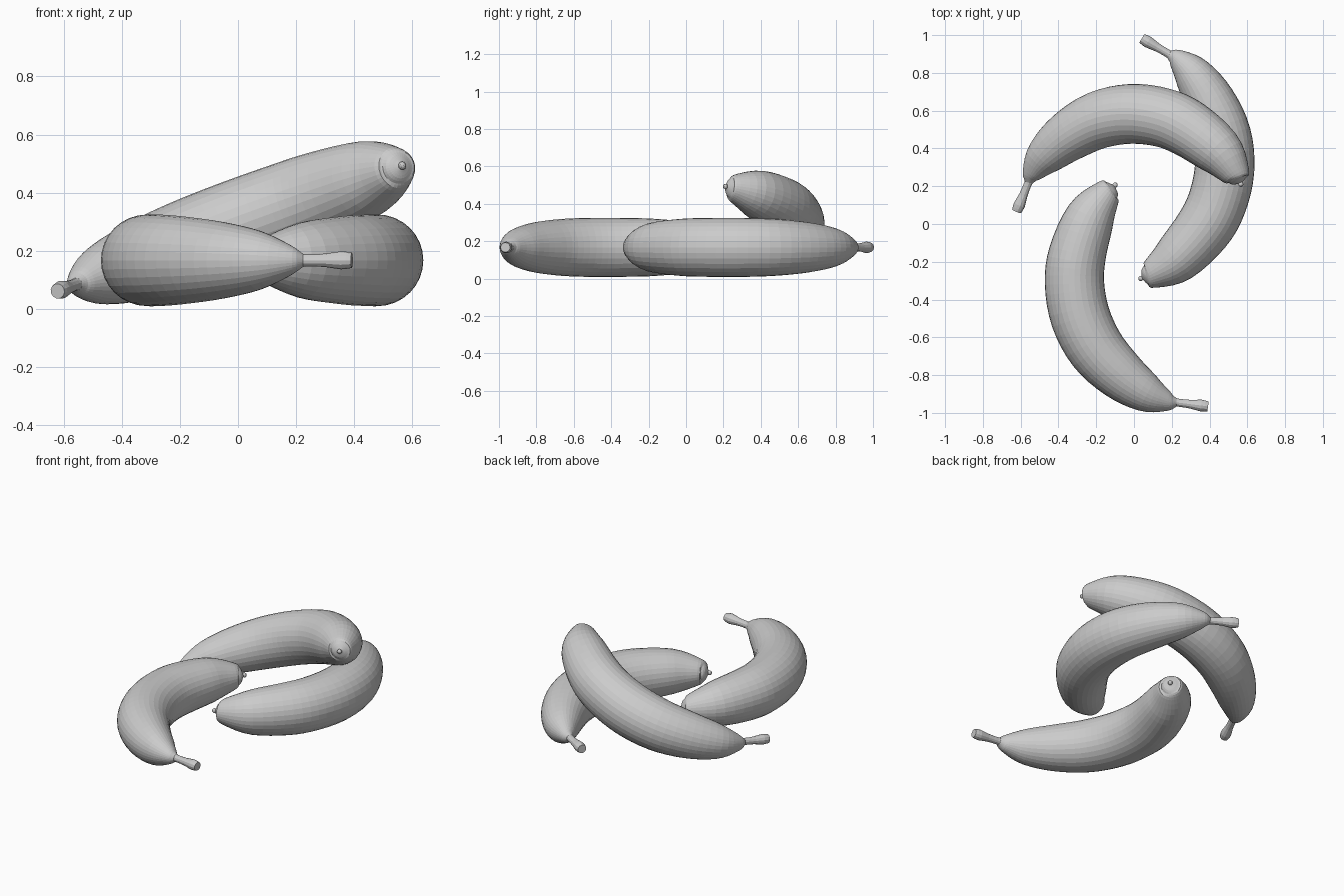
import bpy
import bmesh
from math import sin, cos, tau, radians
from mathutils import Vector, Matrix

cube = bpy.data.objects.get("Cube")
if cube:
    bpy.data.objects.remove(cube, do_unlink=True)

grey = bpy.data.materials.new("plain grey")
grey.use_nodes = True
grey.diffuse_color = (0.6, 0.6, 0.6, 1)
grey.node_tree.nodes["Principled BSDF"].inputs["Base Color"].default_value = (0.6, 0.6, 0.6, 1)

# Planar centre line with radius: x, y, r
BODY = [(-.106, .201, .012), (-.119, .188, .05), (-.146, .161, .08),
        (-.23, .04, .13), (-.299, -.156, .152), (-.315, -.315, .157),
        (-.283, -.495, .158), (-.198, -.664, .152), (-.066, -.802, .134),
        (.071, -.897, .102), (.177, -.939, .054), (.225, -.944, .022)]
STEM = [(.19, -.938, .026), (.235, -.946, .021), (.3, -.954, .023),
        (.355, -.961, .031), (.392, -.966, .026)]


def smooth_path(points, steps):
    """Catmull-Rom subdivision of the path."""
    pts = [Vector(p) for p in points]
    pts = [2 * pts[0] - pts[1]] + pts + [2 * pts[-1] - pts[-2]]
    path = []
    for a, b, c, d in zip(pts, pts[1:], pts[2:], pts[3:]):
        for i in range(steps):
            t = i / steps
            path.append(0.5 * (2 * b + (c - a) * t + (2 * a - 5 * b + 4 * c - d) * t ** 2
                               + (3 * b - a - 3 * c + d) * t ** 3))
    return path + [pts[-2]]


def skin(name, path, sides):
    """Loft round rings along a planar path and cap the ends."""
    bm = bmesh.new()
    rings = []
    for i, p in enumerate(path):
        tangent = path[min(i + 1, len(path) - 1)] - path[max(i - 1, 0)]
        side = Vector((-tangent.y, tangent.x, 0)).normalized()
        centre = Vector((p.x, p.y, 0))
        rings.append([bm.verts.new(centre + p.z * (side * cos(tau * k / sides)
                      + Vector((0, 0, sin(tau * k / sides))))) for k in range(sides)])
    for low, high in zip(rings, rings[1:]):
        for k in range(sides):
            n = (k + 1) % sides
            bm.faces.new((low[k], low[n], high[n], high[k]))
    bm.faces.new(rings[0])
    bm.faces.new(rings[-1])
    return finish(name, bm)


def finish(name, bm):
    bmesh.ops.recalc_face_normals(bm, faces=bm.faces)
    mesh = bpy.data.meshes.new(name)
    bm.to_mesh(mesh)
    bm.free()
    mesh.materials.append(grey)
    return mesh


# Shared part meshes
body = skin("fruit_body", smooth_path(BODY, 4), 32)
stem = skin("fruit_stem", smooth_path(STEM, 2), 12)
bm = bmesh.new()
bmesh.ops.create_uvsphere(bm, u_segments=12, v_segments=8, radius=.014,
                          matrix=Matrix.Translation((-.1, .206, 0)))
nub = finish("fruit_tip", bm)

# Placement: middle of the stem-to-tip line, turn, tilt
MIDDLE = Vector((.145, -.38, 0))
PLACES = {"front_fruit": ((.145, -.38, .167), 0, 0),
          "left_fruit": ((.04, .347, .167), 157, 0),
          "leaning_fruit": ((-.0275, .14, .277), -106.3, -20)}
for fruit, (middle, turn, tilt) in PLACES.items():
    place = (Matrix.Translation(middle) @ Matrix.Rotation(radians(tilt), 4, 'Y')
             @ Matrix.Rotation(radians(turn), 4, 'Z') @ Matrix.Translation(-MIDDLE))
    for part, mesh in (("body", body), ("stem", stem), ("tip", nub)):
        obj = bpy.data.objects.new(f"{fruit}_{part}", mesh)
        obj.matrix_world = place
        bpy.context.collection.objects.link(obj)
